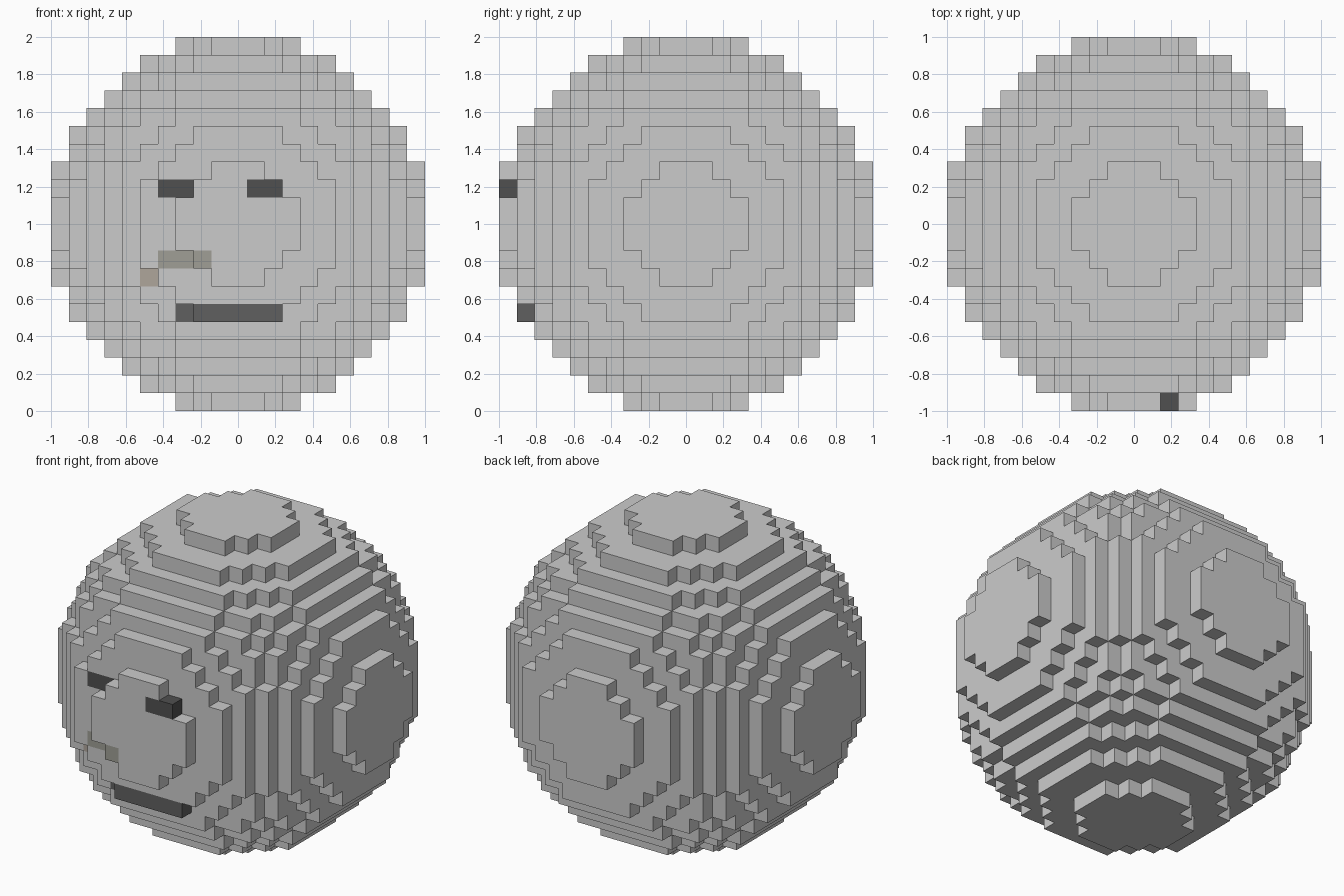
import bpy, bmesh
from mathutils import Vector

if "Cube" in bpy.data.objects:
    bpy.data.objects.remove(bpy.data.objects["Cube"])

N = 10                      # voxels from centre to edge
S = 2 / (2 * N + 1)         # voxel size
R2 = (N + 0.5) ** 2
SPAN = range(-N, N + 1)


def solid(x, y, z):
    return x * x + y * y + z * z <= R2


def front(x, z):
    """Frontmost voxel of a column seen from -y."""
    return next((x, y, z) for y in SPAN if solid(x, y, z))


def top(x, y):
    """Highest voxel of a column seen from above."""
    return next((x, y, z) for z in reversed(SPAN) if solid(x, y, z))


# Coloured voxel groups: name -> (colour, voxels)
parts = {
    "left_eye": ((0.08, 0.08, 0.08, 1), [front(x, 2) for x in (-4, -3)]),
    "right_eye": ((0.08, 0.08, 0.08, 1), [front(x, 2) for x in (1, 2)]),
    "mouth": ((0.115, 0.115, 0.115, 1), [front(x, -5) for x in range(-3, 3)]),
    "cheek_smudge": ((0.35, 0.345, 0.305, 1), [front(x, -2) for x in (-4, -3, -2)]),
    "cheek_spot": ((0.43, 0.38, 0.33, 1), [front(-5, -3)]),
}
owner = {v: name for name, (_, voxels) in parts.items() for v in voxels}


def build(name, voxels, colour=None):
    """Make an object from the exposed faces of a voxel group."""
    bm = bmesh.new()
    for v in voxels:
        c = Vector(v)
        for axis in range(3):
            for sign in (-1, 1):
                n = Vector((0, 0, 0))
                n[axis] = sign
                if solid(*(c + n)):
                    continue
                u = Vector((0, 0, 0))
                u[(axis + 1) % 3] = 1
                w = n.cross(u)
                corners = [(-1, -1), (1, -1), (1, 1), (-1, 1)]
                bm.faces.new([bm.verts.new((c + (n + u * a + w * b) / 2) * S + Vector((0, 0, 1)))
                              for a, b in corners])
    bmesh.ops.remove_doubles(bm, verts=bm.verts, dist=S * 0.01)
    mesh = bpy.data.meshes.new(name)
    bm.to_mesh(mesh)
    bm.free()
    if colour:
        mat = bpy.data.materials.new(name + "_colour")
        mat.diffuse_color = colour
        mat.use_nodes = True
        mat.node_tree.nodes["Principled BSDF"].inputs["Base Color"].default_value = mat.diffuse_color
        mesh.materials.append(mat)
    bpy.context.collection.objects.link(bpy.data.objects.new(name, mesh))


# Main block ball
build("ball", [(x, y, z) for x in SPAN for y in SPAN for z in SPAN
               if solid(x, y, z) and (x, y, z) not in owner])

# Face details
for name, (colour, voxels) in parts.items():
    build(name, voxels, colour)
